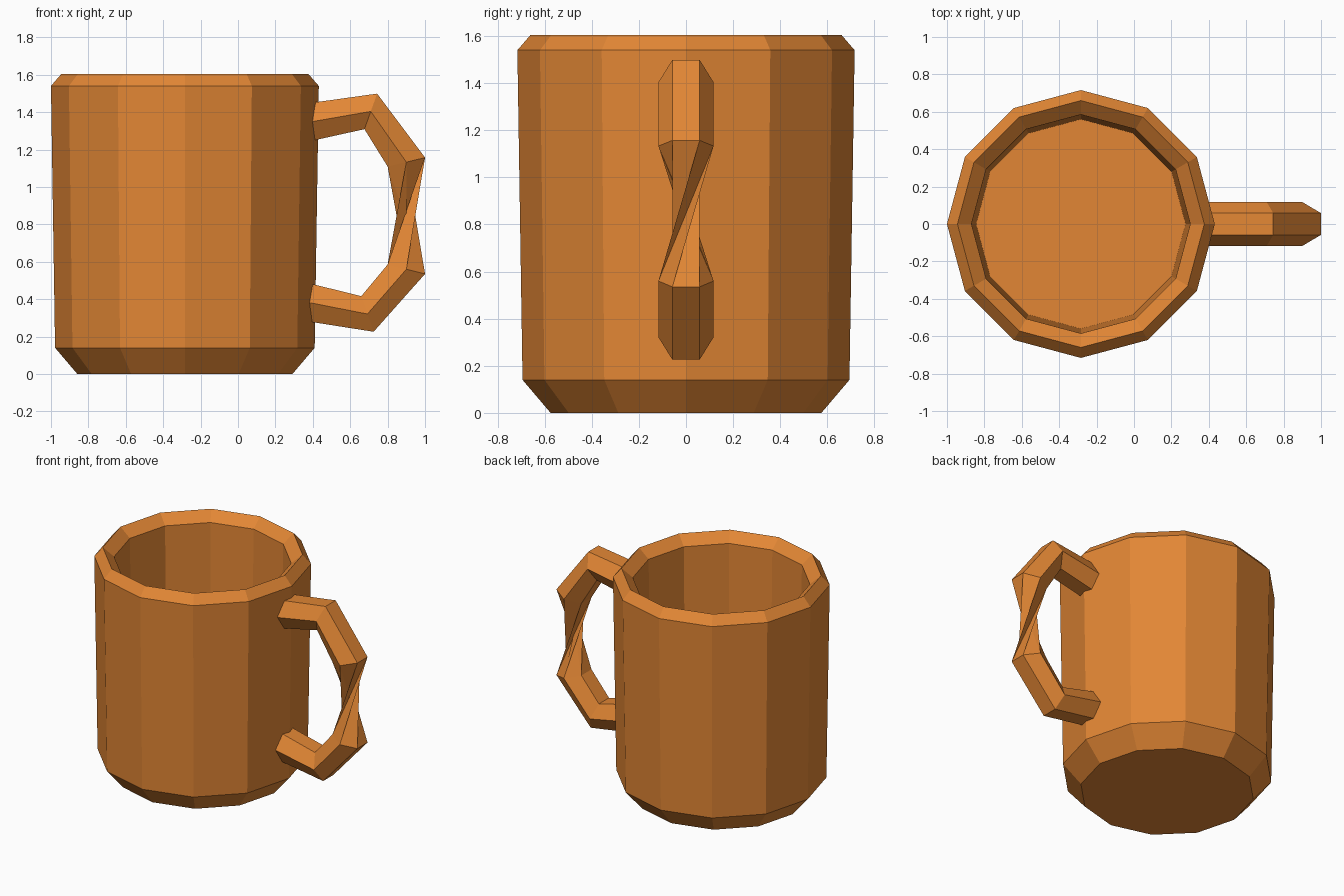
import bpy, bmesh
from math import cos, sin, tau

if "Cube" in bpy.data.objects:
    bpy.data.objects.remove(bpy.data.objects["Cube"])

mat = bpy.data.materials.new("orange_glaze")
mat.diffuse_color = (0.76, 0.24, 0.035, 1)
mat.use_nodes = True
mat.node_tree.nodes["Principled BSDF"].inputs["Base Color"].default_value = mat.diffuse_color


def finish(name, bm):
    bmesh.ops.recalc_face_normals(bm, faces=bm.faces[:])
    mesh = bpy.data.meshes.new(name)
    bm.to_mesh(mesh)
    bm.free()
    mesh.materials.append(mat)
    obj = bpy.data.objects.new(name, mesh)
    bpy.context.collection.objects.link(obj)
    return obj


def bridge(bm, a, b):
    n = len(a)
    for i in range(n):
        j = (i + 1) % n
        bm.faces.new((a[i], a[j], b[j], b[i]))


# Cup: 12-sided lathe, from outer base over the rim to the inner floor
CX, SIDES = -0.284, 12
profile = [(0.575, 0), (0.694, 0.14), (0.716, 1.54), (0.66, 1.605),
           (0.585, 1.54), (0.56, 0.14)]
bm = bmesh.new()
rings = [[bm.verts.new((CX + r * cos(tau * i / SIDES), r * sin(tau * i / SIDES), z))
          for i in range(SIDES)] for r, z in profile]
for a, b in zip(rings, rings[1:]):
    bridge(bm, a, b)
bm.faces.new(rings[0])
bm.faces.new(rings[-1])
finish("cup", bm)

# Handle: hexagonal section along a path; each entry is centre x, z and outward offset x, z
path = [(0.36, 1.343, -0.017, 0.1), (0.71, 1.404, 0.034, 0.095),
        (0.9, 1.133, 0.1, 0.024), (0.9, 0.56, 0.1, -0.025),
        (0.692, 0.321, 0.033, -0.095), (0.36, 0.386, -0.017, -0.1)]
section = [(0.117, 0), (0.058, 1), (-0.058, 1), (-0.117, 0), (-0.058, -1), (0.058, -1)]
bm = bmesh.new()
rings = [[bm.verts.new((x + nx * s, y, z + nz * s)) for y, s in section]
         for x, z, nx, nz in path]
for k, (a, b) in enumerate(zip(rings, rings[1:])):
    if k == 2:
        # The grip is twisted by a third of a turn, creased inwards
        for i in range(6):
            p, q = a[i], b[(i + 3) % 6]
            bm.faces.new((p, a[(i + 1) % 6], q))
            bm.faces.new((p, q, b[(i + 2) % 6]))
    else:
        bridge(bm, a, b)
bm.faces.new(rings[0])
bm.faces.new(rings[-1])
finish("handle", bm)
